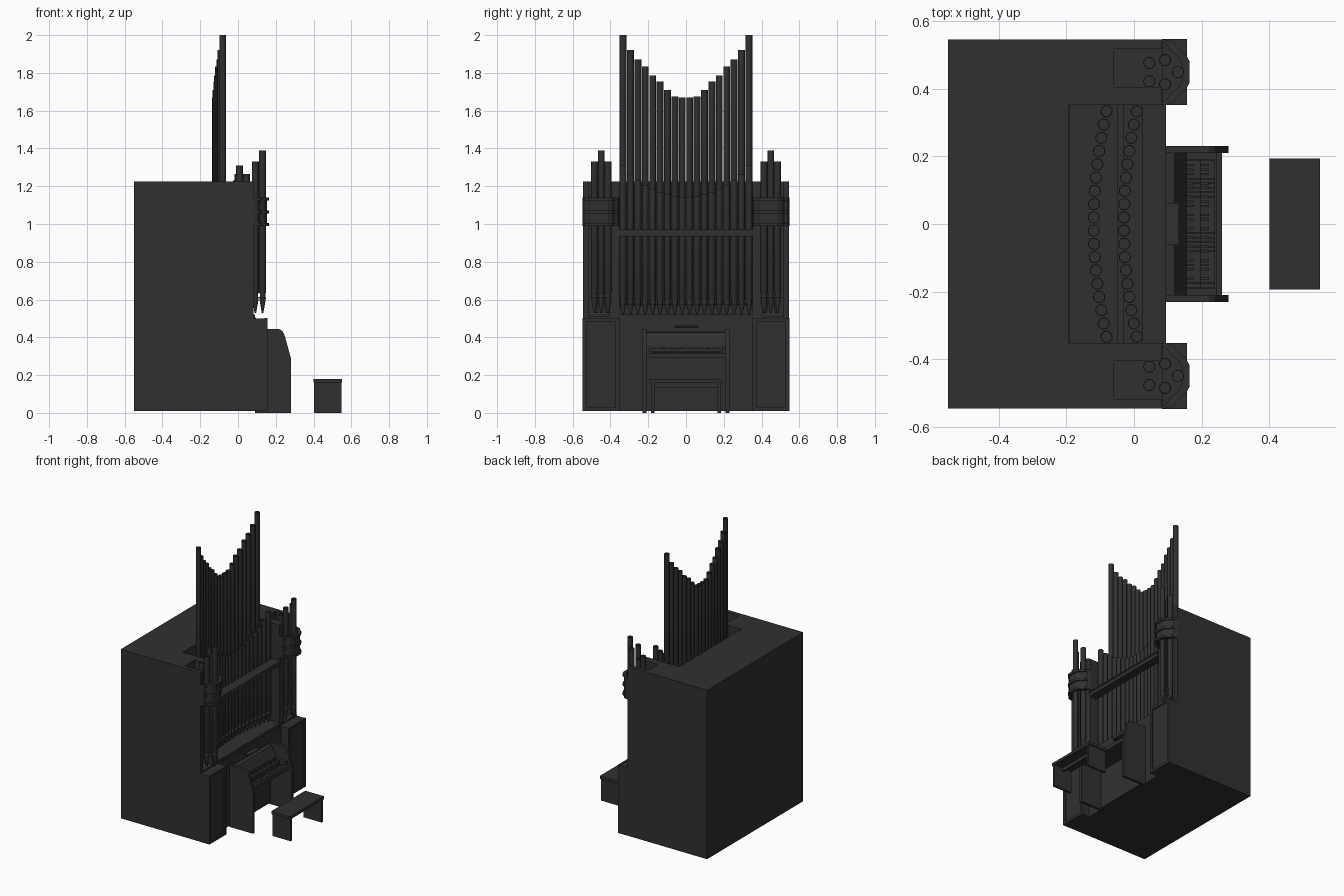
import bpy, bmesh, math

if "Cube" in bpy.data.objects:
    bpy.data.objects.remove(bpy.data.objects["Cube"])

dark = bpy.data.materials.new("dark_wood")
dark.diffuse_color = (0.03, 0.03, 0.03, 1)
dark.use_nodes = True
dark.node_tree.nodes["Principled BSDF"].inputs["Base Color"].default_value = dark.diffuse_color


def finish(name, bm):
    bmesh.ops.recalc_face_normals(bm, faces=bm.faces)
    me = bpy.data.meshes.new(name)
    bm.to_mesh(me)
    bm.free()
    me.materials.append(dark)
    ob = bpy.data.objects.new(name, me)
    bpy.context.collection.objects.link(ob)
    return ob


def prism(name, pts, a, b, axis="z"):
    """Extrude an outline: (x, y) along z, or (x, z) along y."""
    bm = bmesh.new()
    put = (lambda p, t: (p[0], p[1], t)) if axis == "z" else (lambda p, t: (p[0], t, p[1]))
    lo = [bm.verts.new(put(p, a)) for p in pts]
    hi = [bm.verts.new(put(p, b)) for p in pts]
    bm.faces.new(lo)
    bm.faces.new(hi)
    n = len(pts)
    for i in range(n):
        j = (i + 1) % n
        bm.faces.new((lo[i], lo[j], hi[j], hi[i]))
    return finish(name, bm)


def box(name, x0, x1, y0, y1, z0, z1):
    return prism(name, [(x0, y0), (x1, y0), (x1, y1), (x0, y1)], z0, z1)


def pipe(name, x, y, z0, z1, r, foot=0.08, n=16):
    """Organ pipe: pointed foot, mouth collar, straight body with hollow top."""
    zf = z0 + foot
    prof = [(r * .25, z0), (r, zf), (r * .8, zf + .006), (r * .8, zf + .02),
            (r, zf + .026), (r, z1), (r * .85, z1), (r * .85, z1 - .04)]
    bm = bmesh.new()
    rings = [[bm.verts.new((x + q * math.cos(i * math.tau / n),
                            y + q * math.sin(i * math.tau / n), z)) for i in range(n)]
             for q, z in prof]
    for a, b in zip(rings, rings[1:]):
        for i in range(n):
            j = (i + 1) % n
            f = bm.faces.new((a[i], a[j], b[j], b[i]))
            f.smooth = True
    bm.faces.new(rings[0])
    bm.faces.new(rings[-1])
    ob = finish(name, bm)
    bpy.context.view_layer.objects.active = ob
    ob.select_set(True)
    bpy.ops.object.shade_smooth_by_angle(angle=math.radians(35))
    ob.select_set(False)


# Case: solid base, and upper walls with the three pipe bays open at the front
box("case_base", -.55, .085, -.546, .546, .01, .51)
half = [(-.55, .546), (.083, .546), (.083, .517), (-.06, .517),
        (-.06, .405), (.083, .405), (.083, .352), (-.193, .352)]
prism("case_upper", half + [(x, -y) for x, y in reversed(half)], .51, 1.225)
box("centre_front_panel", .08, .095, -.352, .352, .01, .505)
box("pipe_shelf", -.19, .09, -.352, .352, .5, .522)
box("centre_beam", .03, .09, -.352, .352, .935, .968)
box("beam_cap", .025, .095, -.352, .352, .962, .972)
box("lower_pipe_rail", -.05, -.03, -.352, .352, .572, .585)

# Centre pipes: two gently bowed rows of eighteen, tallest at the ends
back = [1.67, 1.675, 1.71, 1.755, 1.785, 1.835, 1.87, 1.92, 2.0]
front = [1.14, 1.145, 1.155, 1.17, 1.185, 1.205, 1.23, 1.265, 1.31]
for i in range(9):
    y = .0195 + i * .0392
    bow = .038 * (y / .333) ** 2
    for s in (-1, 1):
        pipe("back_pipe", -.119 + bow, s * y, .522, back[i], .018)
        pipe("front_pipe", -.03 + bow, s * y, .522, front[i], .018, .055)

# Towers: panelled pedestal, five pipes, and a bowed gallery with mouldings
arc = [(.083, .098), (.103, .09), (.113, .072), (.135, .057), (.15, .033)]
for s in (-1, 1):
    c = s * .449
    y0, y1 = sorted((s * .352, s * .547))
    box("pedestal", .083, .148, y0, y1, .01, .5)
    for a, b in ((y0, y0 + .02), (y1 - .02, y1)):
        box("pedestal_stile", .14, .156, a, b, .01, .502)
    for a, b in ((.01, .03), (.485, .502)):
        box("pedestal_rail", .14, .156, y0 + .02, y1 - .02, a, b)
    for x, d, z in ((.045, .027, 1.265), (.092, .036, 1.33)):
        for t in (-1, 1):
            pipe("tower_pipe", x, c + t * d, .53, z, .018)
    pipe("tower_pipe", .13, c, .53, 1.39, .018)

    def gallery(name, grow, z0, z1):
        out = [(x + (grow if x > .09 else 0), d) for x, d in arc]
        inn = [(x - (.006 if x > .09 else 0), d - .009) for x, d in arc]
        loop = [(x, c + d) for x, d in out] + [(x, c - d) for x, d in reversed(out)]
        loop += [(x, c - d) for x, d in inn] + [(x, c + d) for x, d in reversed(inn)]
        prism(name, loop, z0, z1)

    gallery("tower_gallery", 0.003, .99, 1.14)
    for z in (.99, 1.056, 1.124):
        gallery("gallery_moulding", .014, z, z + .016)

# Console: shaped cheeks, top board, stepped keyboards, knee panel
cheek = [(.09, 0), (.28, 0), (.28, .29), (.247, .41), (.237, .432), (.22, .443), (.09, .443)]
for s in (-1, 1):
    y0, y1 = sorted((s * .21, s * .23))
    prism("console_cheek", cheek, y0, y1, "y")
    box("key_block", .15, .245, *sorted((s * .19, s * .212)), .29, .345)
prism("console_back", [(.09, .29), (.155, .29), (.155, .36), (.12, .425), (.09, .43)], -.212, .212, "y")
box("key_bed", .09, .26, -.212, .212, .29, .305)
box("key_slip", .243, .26, -.212, .212, .295, .318)
box("knee_panel", .09, .11, -.212, .212, .01, .29)
prism("music_rest", [(.09, .452), (.133, .456), (.133, .464), (.09, .46)], -.062, .062, "y")
for k in range(2):
    x1, z = .24 - k * .044, .318 + k * .02
    box("keyboard_bed", .15, x1, -.19, .19, z - .014, z - .003)
    for i in range(28):
        y = -.188 + i * .01343
        box("white_key", .15, x1, y, y + .0128, z - .003, z + .002)
        if i % 7 not in (2, 6):
            box("black_key", .15, x1 - .018, y + .01, y + .0165, z + .001, z + .007)

# Bench: seat on two end boards with a stretcher
box("bench_seat", .4, .55, -.193, .193, .16, .18)
for s in (-1, 1):
    box("bench_end", .402, .548, *sorted((s * .168, s * .184)), 0, .16)
box("bench_stretcher", .468, .48, -.17, .17, .135, .16)
